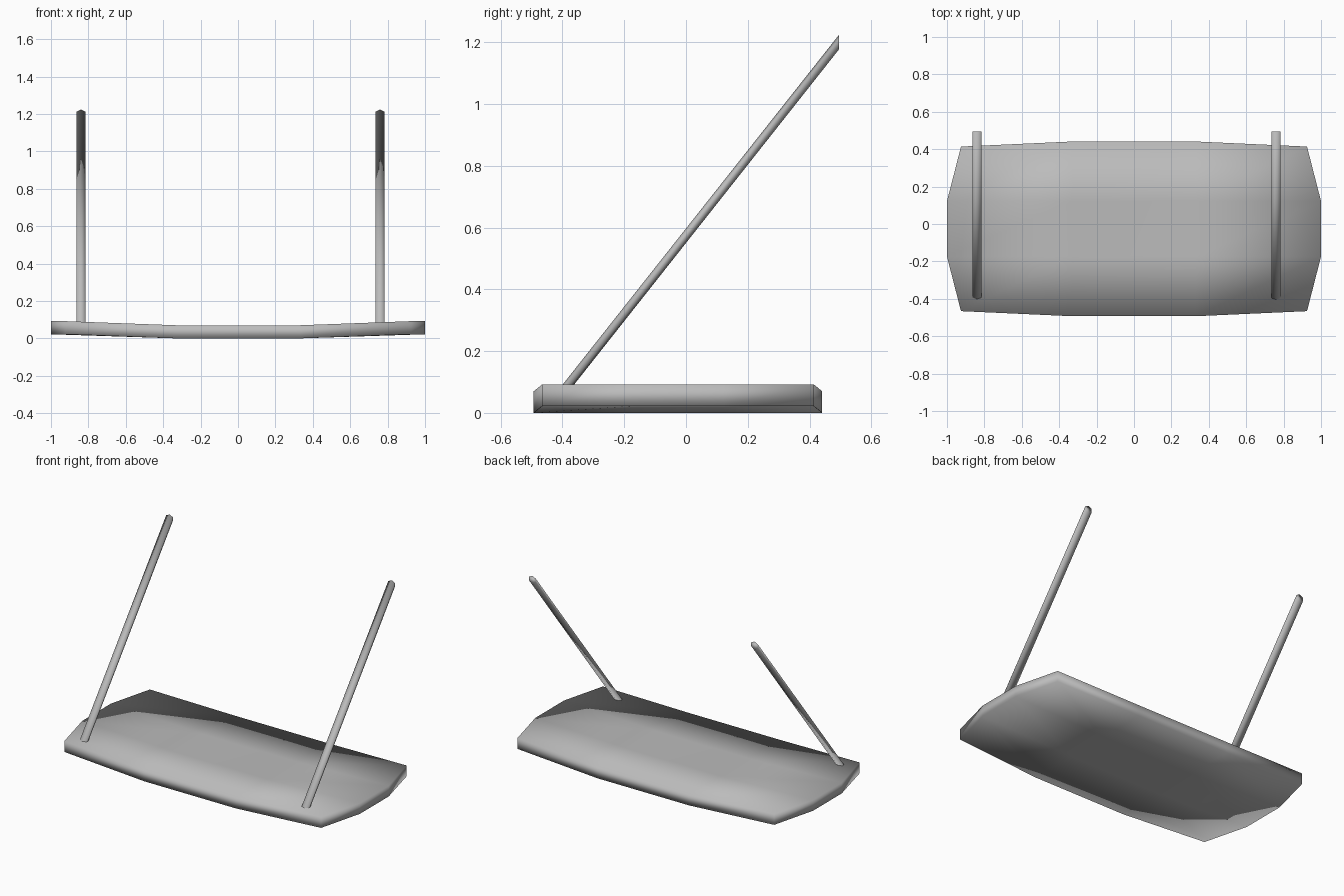
import bpy
import bmesh
from math import sin, cos, pi
from mathutils import Vector

cube = bpy.data.objects.get("Cube")
if cube:
    bpy.data.objects.remove(cube)

grey = bpy.data.materials.new("light_grey")
grey.use_nodes = True
grey.diffuse_color = (0.5, 0.5, 0.5, 1)
grey.node_tree.nodes["Principled BSDF"].inputs["Base Color"].default_value = (0.5, 0.5, 0.5, 1)


def finish(name, bm):
    """Turn a bmesh into a smooth grey object."""
    bmesh.ops.recalc_face_normals(bm, faces=bm.faces)
    for face in bm.faces:
        face.smooth = True
    mesh = bpy.data.meshes.new(name)
    bm.to_mesh(mesh)
    bm.free()
    mesh.materials.append(grey)
    obj = bpy.data.objects.new(name, mesh)
    bpy.context.collection.objects.link(obj)
    return obj


# Seat: a 3 x 3 patch with bulging sides and raised ends, given thickness
THICK = 0.07
MID_Y = -0.026
bm = bmesh.new()
grid = []
for i in (-3, -1, 1, 3):
    row = []
    for j in (-3, -1, 1, 3):
        end, side = abs(i) == 3, abs(j) == 3
        x = (0.925 if side else 1.0) if end else 0.33
        y = (0.44 if end else 0.467) if side else 0.148
        z = 0.022 if end else 0.0
        row.append(bm.verts.new((x * (1 if i > 0 else -1), MID_Y + y * (1 if j > 0 else -1), z)))
    grid.append(row)
for i in range(3):
    for j in range(3):
        bm.faces.new((grid[i][j], grid[i + 1][j], grid[i + 1][j + 1], grid[i][j + 1]))
raised = bmesh.ops.extrude_face_region(bm, geom=bm.faces[:], use_keep_orig=True)
bmesh.ops.translate(bm, verts=[v for v in raised["geom"] if isinstance(v, bmesh.types.BMVert)],
                    vec=(0, 0, THICK))
finish("seat", bm)


# Hangers: leaning six-sided bars with upright end cuts
def hanger(name, x):
    start, stop = Vector((x, -0.42, 0.042)), Vector((x, 0.495, 1.2))
    bm = bmesh.new()
    ring = [bm.verts.new(start + Vector((0.028 * sin(k * pi / 3), 0, 0.0235 * cos(k * pi / 3))))
            for k in range(6)]
    base = bm.faces.new(ring)
    out = bmesh.ops.extrude_face_region(bm, geom=[base], use_keep_orig=True)
    bmesh.ops.translate(bm, verts=[v for v in out["geom"] if isinstance(v, bmesh.types.BMVert)],
                        vec=stop - start)
    finish(name, bm)


hanger("right_hanger", -0.84)
hanger("left_hanger", 0.76)
